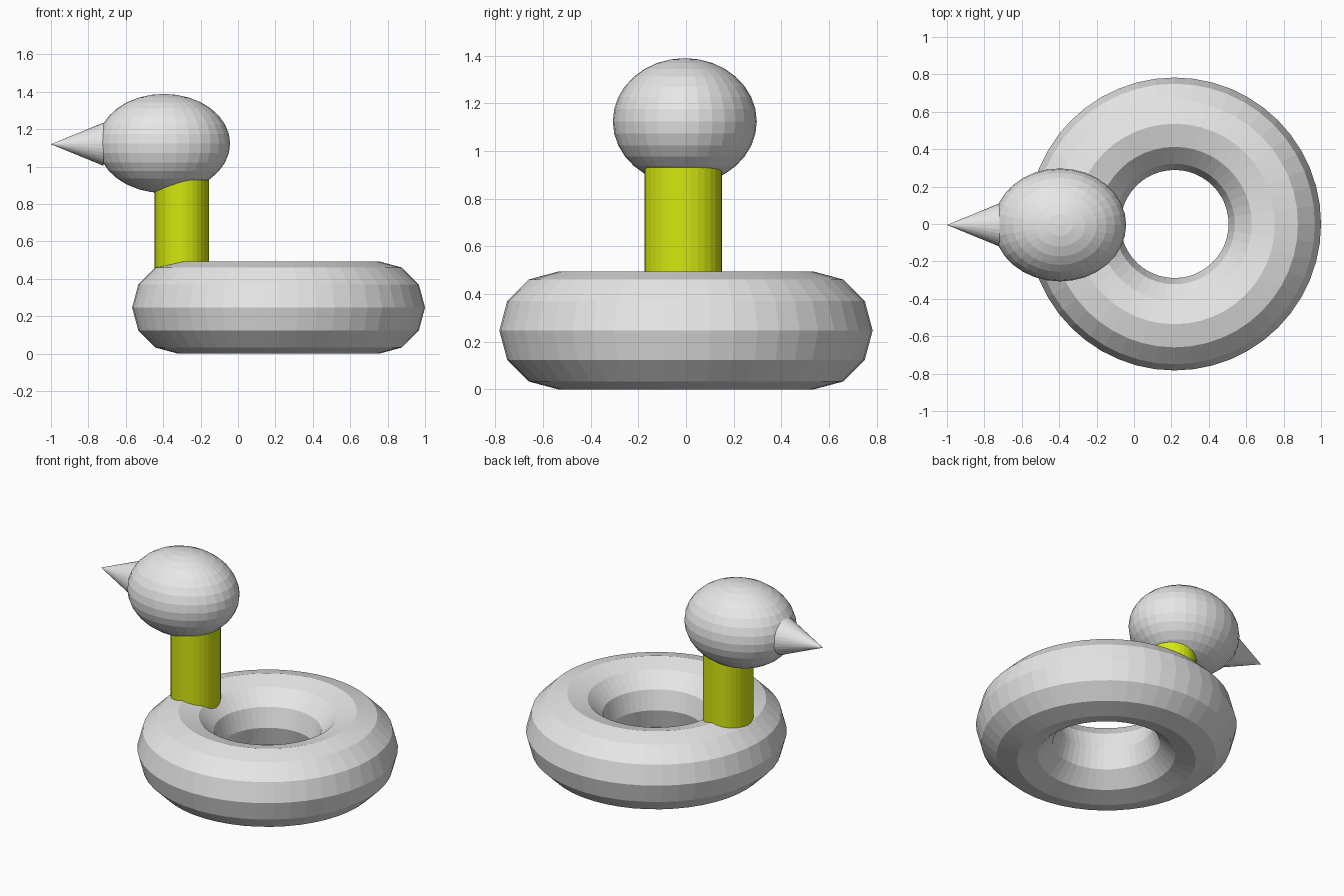
import bpy
from math import pi

cube = bpy.data.objects.get("Cube")
if cube:
    bpy.data.objects.remove(cube, do_unlink=True)


def make_material(name, rgb):
    mat = bpy.data.materials.new(name)
    mat.use_nodes = True
    mat.diffuse_color = (*rgb, 1)
    mat.node_tree.nodes["Principled BSDF"].inputs["Base Color"].default_value = (*rgb, 1)
    return mat


def finish(name, mat, scale=(1, 1, 1)):
    obj = bpy.context.object
    obj.name = name
    obj.scale = scale
    obj.data.materials.append(mat)
    return obj


grey = make_material("light grey", (0.8, 0.8, 0.8))
lime = make_material("yellow green", (0.66, 0.8, 0.005))

# Ring-shaped float
bpy.ops.mesh.primitive_torus_add(major_segments=48, minor_segments=12,
                                 major_radius=0.536, minor_radius=0.247,
                                 location=(0.217, 0, 0.247))
finish("float_ring", grey)

# Oval neck rising from the ring into the head
bpy.ops.mesh.primitive_cylinder_add(vertices=32, radius=1, depth=1,
                                    location=(-0.3, -0.012, 0.63))
finish("neck", lime, (0.146, 0.163, 0.6))

# Egg-shaped head
bpy.ops.mesh.primitive_uv_sphere_add(segments=32, ring_count=16, radius=1,
                                     location=(-0.396, -0.005, 1.124))
finish("head", grey, (0.354, 0.302, 0.265))

# Pointed beak
bpy.ops.mesh.primitive_cone_add(vertices=32, radius1=0.115, radius2=0, depth=0.28,
                                location=(-0.86, -0.005, 1.12), rotation=(0, -pi / 2, 0))
finish("beak", grey)
